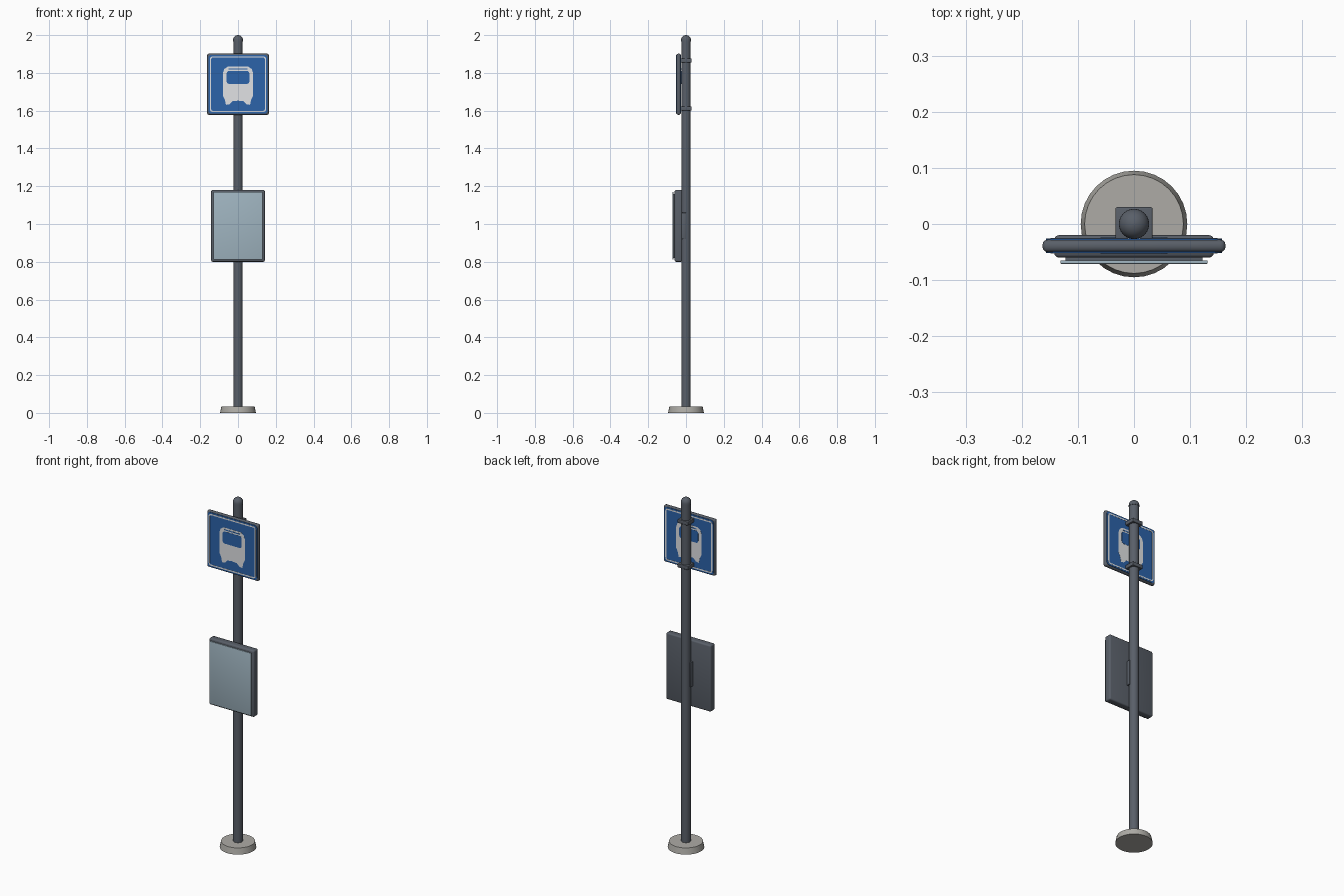
import bpy, bmesh, math

cube = bpy.data.objects.get("Cube")
if cube:
    bpy.data.objects.remove(cube, do_unlink=True)


def material(name, r, g, b):
    m = bpy.data.materials.new(name)
    m.use_nodes = True
    m.diffuse_color = (r, g, b, 1)
    m.node_tree.nodes["Principled BSDF"].inputs["Base Color"].default_value = (r, g, b, 1)
    return m


METAL = material("slate metal", 0.10, 0.115, 0.14)
BLUE = material("sign blue", 0.025, 0.125, 0.40)
WHITE = material("sign white", 0.75, 0.76, 0.78)
GLASS = material("pale glass", 0.35, 0.46, 0.53)
STONE = material("concrete", 0.42, 0.41, 0.38)


def finish(name, bm, mat, smooth=False):
    bmesh.ops.recalc_face_normals(bm, faces=bm.faces)
    mesh = bpy.data.meshes.new(name)
    bm.to_mesh(mesh)
    bm.free()
    mesh.materials.append(mat)
    ob = bpy.data.objects.new(name, mesh)
    bpy.context.collection.objects.link(ob)
    if smooth:
        bpy.ops.object.select_all(action="DESELECT")
        ob.select_set(True)
        bpy.context.view_layer.objects.active = ob
        bpy.ops.object.shade_smooth_by_angle(angle=math.radians(35))
    return ob


def lathe(name, profile, mat, sides=32):
    """Solid of revolution about z from (radius, height) pairs."""
    bm = bmesh.new()
    rings = [[bm.verts.new((r * math.cos(math.tau * i / sides), r * math.sin(math.tau * i / sides), z))
              for i in range(sides)] for r, z in profile]
    for a, b in zip(rings, rings[1:]):
        for i in range(sides):
            j = (i + 1) % sides
            bm.faces.new((a[i], a[j], b[j], b[i]))
    bm.faces.new(rings[0])
    bm.faces.new(rings[-1])
    return finish(name, bm, mat, True)


def box(name, x, y0, y1, z0, z1, mat, bevel):
    """Bevelled box centred on x = 0."""
    bm = bmesh.new()
    bmesh.ops.create_cube(bm, size=1)
    for v in bm.verts:
        v.co = (v.co.x * 2 * x, (y0 + y1) / 2 + v.co.y * (y1 - y0), (z0 + z1) / 2 + v.co.z * (z1 - z0))
    bmesh.ops.bevel(bm, geom=bm.edges[:], offset=bevel, segments=3, profile=0.5, affect="EDGES")
    return finish(name, bm, mat, True)


def rounded(x, z0, z1, r):
    """Rounded rectangle outline in the xz plane."""
    corners = [(x - r, z1 - r), (r - x, z1 - r), (r - x, z0 + r), (x - r, z0 + r)]
    return [(cx + r * math.cos(math.pi / 2 * (k + s / 6)), cz + r * math.sin(math.pi / 2 * (k + s / 6)))
            for k, (cx, cz) in enumerate(corners) for s in range(7)]


def plate(name, outline, y0, y1, mat, hole=None):
    """Extruded outline, or a frame when a matching hole outline is given."""
    bm = bmesh.new()
    loops = [[[bm.verts.new((x, y, z)) for x, z in pts] for y in (y0, y1)]
             for pts in ([outline, hole] if hole else [outline])]
    n = len(outline)
    for front, back in loops:
        for i in range(n):
            j = (i + 1) % n
            bm.faces.new((front[i], front[j], back[j], back[i]))
    for k in range(2):
        if hole:
            o, h = loops[0][k], loops[1][k]
            for i in range(n):
                j = (i + 1) % n
                bm.faces.new((o[i], o[j], h[j], h[i]))
        else:
            bm.faces.new(loops[0][k])
    return finish(name, bm, mat)


# Footing, pole and domed cap
lathe("base", [(0.095, 0), (0.088, 0.035)], STONE)
lathe("pole", [(0.025, 0.03), (0.025, 1.975)], METAL, 24)
dome = [(0.027 * math.cos(a), 1.973 + 0.027 * math.sin(a))
        for a in (math.radians(d) for d in range(0, 88, 12))]
lathe("pole_cap", [(0.027, 1.965)] + dome + [(0.001, 2.0)], METAL, 24)

# Sign frame and its two clamps
MID = -0.039
box("sign_frame", 0.163, -0.050, -0.028, 1.578, 1.902, METAL, 0.009)
for label, z in (("lower", 1.612), ("upper", 1.866)):
    box(label + "_clamp", 0.033, -0.030, 0.030, z - 0.011, z + 0.011, METAL, 0.003)

# Bus pictogram outline, mirrored from one half
half = [(0, 1.653), (0.03, 1.65), (0.045, 1.634), (0.064, 1.631), (0.07, 1.66), (0.08, 1.68),
        (0.08, 1.80), (0.073, 1.82), (0.055, 1.833)]
bus = half + [(-x, z) for x, z in reversed(half[1:])]

# Painted panel on both sides of the sign
for label, s in (("front", -1), ("back", 1)):
    def layer(part, outline, a, b, mat, hole=None):
        plate(label + "_" + part, outline, MID + s * a, MID + s * b, mat, hole)

    layer("panel", rounded(0.157, 1.584, 1.896, 0.018), 0.009, 0.0130, BLUE)
    layer("border", rounded(0.149, 1.592, 1.888, 0.016), 0.0125, 0.0138, WHITE,
          rounded(0.142, 1.599, 1.881, 0.009))
    layer("bus", bus, 0.0125, 0.0138, WHITE)
    layer("bus_windscreen", rounded(0.06, 1.742, 1.811, 0.014), 0.0132, 0.0146, BLUE)
    layer("bus_headboard", rounded(0.05, 1.818, 1.824, 0.002), 0.0132, 0.0146, BLUE)

# Timetable case with glass door and mounting block
box("timetable_case", 0.142, -0.060, -0.020, 0.80, 1.18, METAL, 0.008)
box("timetable_backing", 0.122, -0.067, -0.058, 0.82, 1.16, METAL, 0.001)
box("timetable_glass", 0.131, -0.071, -0.065, 0.811, 1.169, GLASS, 0.001)
box("timetable_mount", 0.03, -0.022, 0.0, 0.92, 1.06, METAL, 0.002)
